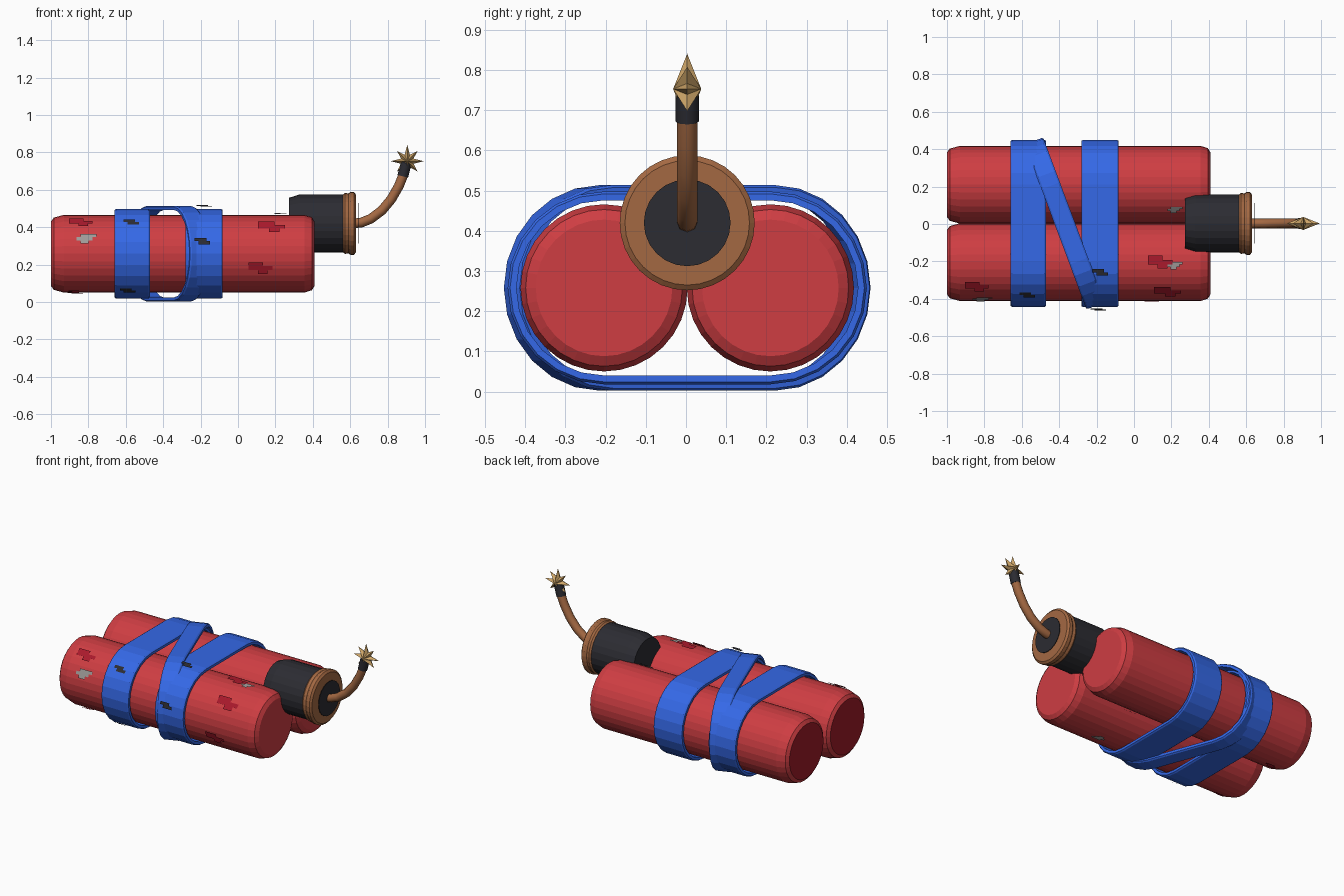
import bpy, bmesh
from math import sin, cos, pi, radians
from mathutils import Matrix, Vector

if "Cube" in bpy.data.objects:
    bpy.data.objects.remove(bpy.data.objects["Cube"])

Y0, Z0 = 0.003, 0.258          # bundle axis
STICK_Y, STICK_R = 0.207, 0.208


def mat(name, r, g, b):
    m = bpy.data.materials.new(name)
    m.diffuse_color = (r, g, b, 1)
    m.use_nodes = True
    m.node_tree.nodes["Principled BSDF"].inputs["Base Color"].default_value = m.diffuse_color
    return m


RED = mat("red", 0.62, 0.047, 0.055)
DEEP = mat("deep_red", 0.35, 0.01, 0.02)
PATCH = mat("patch_red", 0.40, 0.01, 0.025)
BLUE = mat("blue", 0.035, 0.14, 0.80)
BLACK = mat("black", 0.025, 0.025, 0.032)
BROWN = mat("brown", 0.37, 0.14, 0.055)
GOLD = mat("gold", 0.62, 0.38, 0.14)
GREY = mat("grey", 0.35, 0.33, 0.32)


def make(name, verts, faces, *mats):
    me = bpy.data.meshes.new(name)
    me.from_pydata(verts, [], faces)
    for m in mats:
        me.materials.append(m)
    bm = bmesh.new()
    bm.from_mesh(me)
    bmesh.ops.recalc_face_normals(bm, faces=bm.faces)
    bm.to_mesh(me)
    bm.free()
    ob = bpy.data.objects.new(name, me)
    bpy.context.collection.objects.link(ob)
    return ob


def lathe(name, profile, y, z, *mats, n=32):
    """Closed turned solid around the x axis; profile is (x, radius)."""
    verts = [(x, y + r * cos(2 * pi * i / n), z + r * sin(2 * pi * i / n))
             for x, r in profile for i in range(n)]
    faces = [(k * n + i, k * n + (i + 1) % n, (k + 1) * n + (i + 1) % n, (k + 1) * n + i)
             for k in range(len(profile) - 1) for i in range(n)]
    faces += [tuple(range(n)), tuple(range((len(profile) - 1) * n, len(profile) * n))]
    return make(name, verts, faces, *mats)


def band(name, x, width, r_in, r_out, half, angle=0, n=12):
    """Flat strap following a stadium outline around both sticks."""
    w, b = width / 2, 0.006
    section = [(-w, r_in), (-w, r_out - b), (-w + b * 1.5, r_out),
               (w - b * 1.5, r_out), (w, r_out - b), (w, r_in)]
    rot = Matrix.Translation((x, Y0, Z0)) @ Matrix.Rotation(angle, 4, 'Z')
    verts = []
    for side in (1, -1):
        for i in range(n + 1):
            a = -pi / 2 + pi * i / n + (0 if side > 0 else pi)
            verts += [rot @ Vector((u, side * half + r * cos(a), r * sin(a))) for u, r in section]
    s, rings = len(section), 2 * (n + 1)
    faces = [(k * s + j, k * s + (j + 1) % s,
              (k + 1) % rings * s + (j + 1) % s, (k + 1) % rings * s + j)
             for k in range(rings) for j in range(s)]
    return make(name, verts, faces, BLUE)


def tube(name, pts, radius, material):
    cu = bpy.data.curves.new(name, 'CURVE')
    cu.dimensions = '3D'
    cu.bevel_depth, cu.bevel_resolution, cu.use_fill_caps = radius, 2, True
    sp = cu.splines.new('POLY')
    sp.points.add(len(pts) - 1)
    for p, (x, z) in zip(sp.points, pts):
        p.co = (x, Y0, z, 1)
    cu.materials.append(material)
    ob = bpy.data.objects.new(name, cu)
    bpy.context.collection.objects.link(ob)


# Two sticks with chamfered ends and a darker rear cap
for label, side in (("front", -1), ("back", 1)):
    ob = lathe(label + "_stick",
               [(-1, 0.172), (-0.985, 0.193), (-0.93, STICK_R), (0.355, STICK_R),
                (0.395, 0.195), (0.41, 0.17)], Y0 + side * STICK_Y, Z0, RED, DEEP)
    for p in ob.data.polygons:
        if p.normal.x < -0.99:
            p.material_index = 1

# Straps: two straight, one diagonal
band("rear_strap", -0.565, 0.19, 0.218, 0.24, STICK_Y)
band("middle_strap", -0.182, 0.20, 0.218, 0.24, STICK_Y)
band("diagonal_strap", -0.37, 0.105, 0.234, 0.256, 0.215, radians(20.5))

# Fuse holder: black plug, brown flange, black disc
lathe("plug", [(0.272, 0.137), (0.33, 0.155), (0.58, 0.155)], Y0, 0.42, BLACK, n=24)
lathe("flange", [(0.562, 0.155), (0.572, 0.163), (0.59, 0.16), (0.602, 0.168),
                 (0.62, 0.168), (0.63, 0.155)], Y0, 0.42, BROWN, n=32)
lathe("plug_disc", [(0.642, 0.108), (0.645, 0.108)], Y0, 0.42, BLACK, n=24)

# Fuse and charred tip
tube("fuse", [(0.62, 0.42), (0.66, 0.425), (0.71, 0.445), (0.77, 0.49), (0.82, 0.55),
              (0.86, 0.62), (0.888, 0.69)], 0.026, BROWN)
tube("fuse_tip", [(0.881, 0.672), (0.90, 0.745)], 0.029, BLACK)

# Spark: faceted eight-pointed star
pts = 8
verts = [(0.905, Y0 - 0.035, 0.753), (0.905, Y0 + 0.035, 0.753)]
for i in range(2 * pts):
    r = 0.036 if i % 2 else (0.088 if i % 4 == 0 else 0.078)
    verts.append((0.905 + r * cos(pi * i / pts), Y0, 0.753 + r * sin(pi * i / pts)))
faces = [(c, 2 + i, 2 + (i + 1) % (2 * pts)) for c in (0, 1) for i in range(2 * pts)]
make("spark", verts, faces, GOLD)

# Blocky scuff marks: rows of (start, end) cells, laid tangent to the surface
BIG = [(0, 3), (0, 5), (2, 4)]
WIDE = [(1, 5), (0, 4), (1, 3)]
SMALL = [(0, 3), (1, 4)]


def scuff(name, x, side, deg, r, rows, size, material):
    a = radians(deg)
    out = Vector((0, -cos(a), sin(a)))
    up = Vector((0, sin(a), cos(a)))
    c = Vector((x, Y0 + side * STICK_Y, Z0)) + out * r
    verts, faces = [], []
    for j, (s, e) in enumerate(rows):
        v = (len(rows) / 2 - j) * size
        k = len(verts)
        for u, h in ((s, v), (s, v - size), (e, v - size), (e, v)):
            verts.append(c + Vector(((u - 2.5) * size * 1.15, 0, 0)) + up * h)
        faces.append((k, k + 1, k + 2, k + 3))
    me = bpy.data.meshes.new(name)
    me.from_pydata(verts, [], faces)
    me.materials.append(material)
    bpy.context.collection.objects.link(bpy.data.objects.new(name, me))


marks = [
    (-0.84, -1, 52, 0.214, BIG, 0.022, PATCH), (-0.81, -1, 22, 0.214, WIDE, 0.019, GREY),
    (0.18, -1, 42, 0.214, BIG, 0.025, PATCH), (0.12, -1, -21, 0.214, BIG, 0.022, PATCH),
    (0.14, -1, 90, 0.22, BIG, 0.023, PATCH), (0.22, -1, 85, 0.216, WIDE, 0.014, GREY),
    (0.22, 1, 51, 0.214, WIDE, 0.014, GREY), (0.09, -1, -90, 0.216, WIDE, 0.014, GREY),
    (0.10, 1, -55, 0.216, WIDE, 0.014, GREY), (-0.86, 1, -80, 0.214, SMALL, 0.018, PATCH),
    (-0.86, -1, -70, 0.214, SMALL, 0.016, PATCH), (-0.56, -1, 44, 0.244, SMALL, 0.018, BLACK),
    (-0.18, -1, 15, 0.262, SMALL, 0.018, BLACK), (-0.17, -1, 78, 0.262, SMALL, 0.018, BLACK),
    (-0.58, -1, -54, 0.244, SMALL, 0.018, BLACK)]
for i, m in enumerate(marks):
    scuff(f"scuff_mark_{i + 1}", *m)
